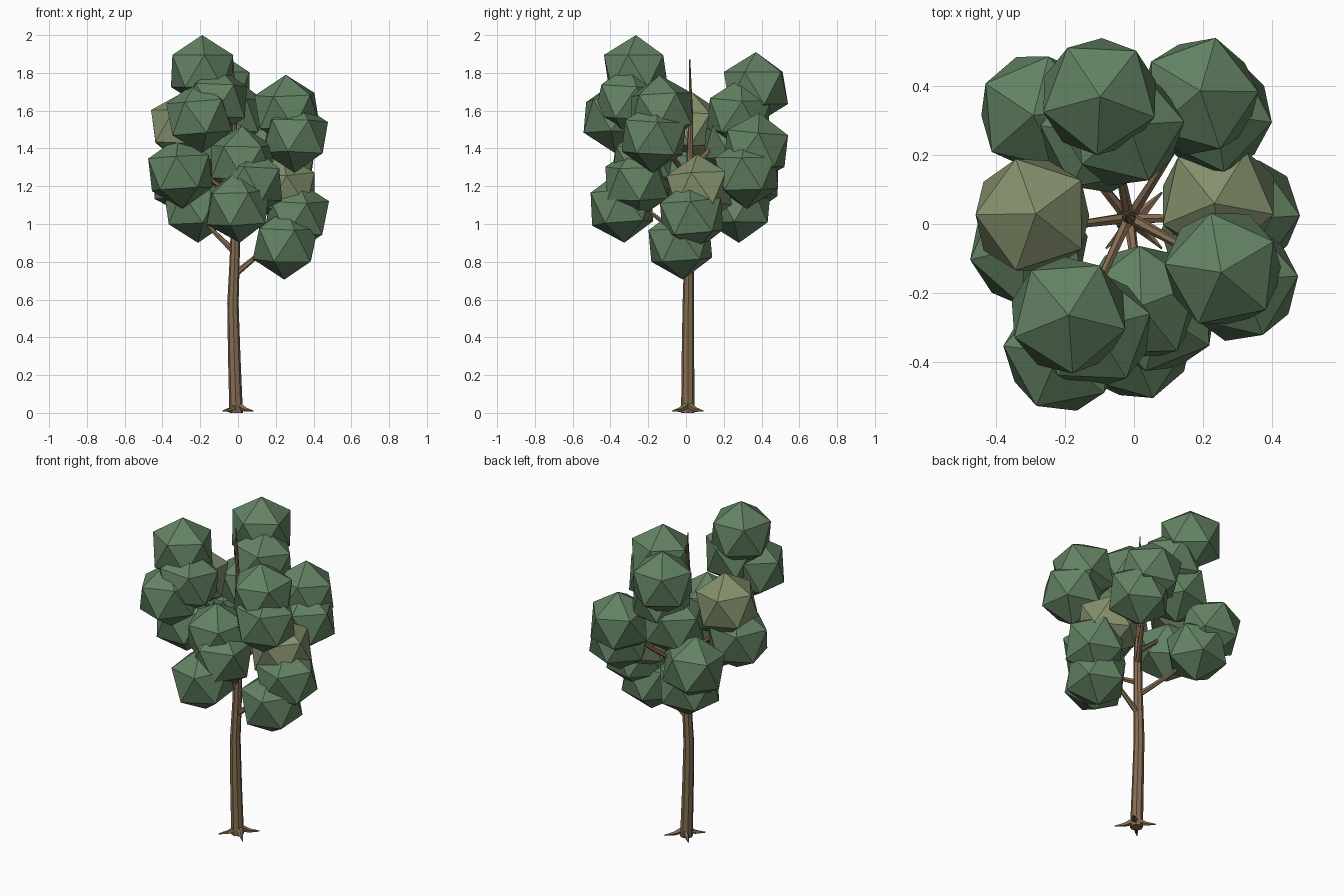
import bpy, bmesh, math, random
from mathutils import Vector, Matrix, Euler

if "Cube" in bpy.data.objects:
    bpy.data.objects.remove(bpy.data.objects["Cube"])

random.seed(4)


def material(name, rgb):
    m = bpy.data.materials.new(name)
    m.diffuse_color = (*rgb, 1)
    m.use_nodes = True
    m.node_tree.nodes["Principled BSDF"].inputs["Base Color"].default_value = m.diffuse_color
    return m


GREEN = material("leaf_green", (0.125, 0.225, 0.125))
OLIVE = material("leaf_olive", (0.23, 0.28, 0.15))
BROWN = material("bark", (0.24, 0.155, 0.085))


def finish(bm, name, mat):
    bmesh.ops.recalc_face_normals(bm, faces=bm.faces)
    me = bpy.data.meshes.new(name)
    bm.to_mesh(me)
    bm.free()
    me.materials.append(mat)
    ob = bpy.data.objects.new(name, me)
    bpy.context.collection.objects.link(ob)
    return ob


def tube(name, path, sides):
    """Tapered tube through (x, y, z, radius) points."""
    bm = bmesh.new()
    pts = [Vector(p[:3]) for p in path]
    rings = []
    for i, p in enumerate(pts):
        d = pts[min(i + 1, len(pts) - 1)] - pts[max(i - 1, 0)]
        if i == 0 and p.z == 0:
            d = Vector((0, 0, 1))  # flat foot on the ground
        q = Vector((0, 0, 1)).rotation_difference(d)
        rings.append([bm.verts.new(p + q @ Vector((
            path[i][3] * math.cos(math.tau * k / sides),
            path[i][3] * math.sin(math.tau * k / sides), 0))) for k in range(sides)])
    for a, b in zip(rings, rings[1:]):
        for k in range(sides):
            n = (k + 1) % sides
            bm.faces.new((a[k], a[n], b[n], b[k]))
    bm.faces.new(rings[0][::-1])
    bm.faces.new(rings[-1])
    return finish(bm, name, BROWN)


# Trunk: slightly bowed, tapering to a thin tip
TRUNK = [(-0.01, 0.01, 0.0, 0.036), (-0.02, 0.01, 0.3, 0.033),
         (-0.027, 0.012, 0.58, 0.030), (-0.018, 0.016, 0.8, 0.027),
         (-0.012, 0.018, 1.05, 0.024), (-0.015, 0.02, 1.3, 0.019),
         (-0.02, 0.025, 1.58, 0.012), (-0.027, 0.02, 1.87, 0.003)]
tube("trunk", TRUNK, 8)


def trunk_at(z):
    for a, b in zip(TRUNK, TRUNK[1:]):
        if a[2] <= z <= b[2]:
            return Vector(a[:3]).lerp(Vector(b[:3]), (z - a[2]) / (b[2] - a[2]))


# Root flares on the diagonals
for i in range(4):
    a = math.tau * (i + 0.5) / 4
    c, s = math.cos(a), math.sin(a)
    tube(f"root_{i + 1}", [(0.015 * c, 0.01 + 0.015 * s, 0.035, 0.02),
                           (0.06 * c, 0.01 + 0.06 * s, 0.017, 0.012),
                           (0.115 * c, 0.01 + 0.115 * s, 0.01, 0.003)], 5)

# Branches: height on the trunk, tip position
BRANCHES = [(0.73, (0.27, 0.02, 1.0)), (0.85, (-0.24, 0.29, 1.1)),
            (0.93, (0.03, -0.3, 1.15)), (1.05, (0.2, 0.35, 1.35)),
            (1.13, (-0.3, -0.02, 1.4)), (1.2, (0.28, -0.14, 1.52)),
            (1.25, (-0.17, -0.32, 1.65)), (1.28, (-0.07, 0.3, 1.6))]
for i, (z, tip) in enumerate(BRANCHES):
    start, tip = trunk_at(z), Vector(tip)
    mid = start.lerp(tip, 0.5) - Vector((0, 0, 0.015))
    tube(f"branch_{i + 1}", [(*start, 0.017), (*mid, 0.012), (*tip, 0.006)], 6)

# Leaf clumps: low-poly balls, points up and down, grouped at the branch tips
CLUMPS = {
    "lower_right": [(0.25, -0.03, 0.895), (0.31, 0.03, 1.04), (0.245, 0.07, 1.18)],
    "lower_back": [(-0.22, 0.28, 1.09), (-0.28, 0.325, 1.23)],
    "lower_front": [(0.0, -0.34, 1.09), (0.07, -0.26, 1.22), (0.02, -0.23, 1.33)],
    "back_right": [(0.19, 0.37, 1.40), (0.23, 0.32, 1.27)],
    "left": [(-0.305, -0.07, 1.27), (-0.295, 0.025, 1.51)],
    "right": [(0.26, -0.13, 1.6), (0.305, -0.17, 1.46)],
    "top_front": [(-0.19, -0.265, 1.81), (-0.12, -0.31, 1.65), (-0.205, -0.375, 1.565)],
    "top_back": [(-0.1, 0.37, 1.72), (-0.03, 0.28, 1.58), (-0.1, 0.26, 1.43)],
}
OLIVE_SPOTS = {("lower_right", 2), ("left", 1)}
for group, spots in CLUMPS.items():
    for i, spot in enumerate(spots):
        tilt = 0 if spot[2] > 1.8 else 0.08
        rot = Euler((random.uniform(-tilt, tilt), random.uniform(-tilt, tilt),
                     random.uniform(0, math.tau))).to_matrix().to_4x4()
        bm = bmesh.new()
        bmesh.ops.create_icosphere(bm, subdivisions=1, radius=0.19,
                                   matrix=Matrix.Translation(spot) @ rot)
        finish(bm, f"leaf_clump_{group}_{i + 1}",
               OLIVE if (group, i) in OLIVE_SPOTS else GREEN)
